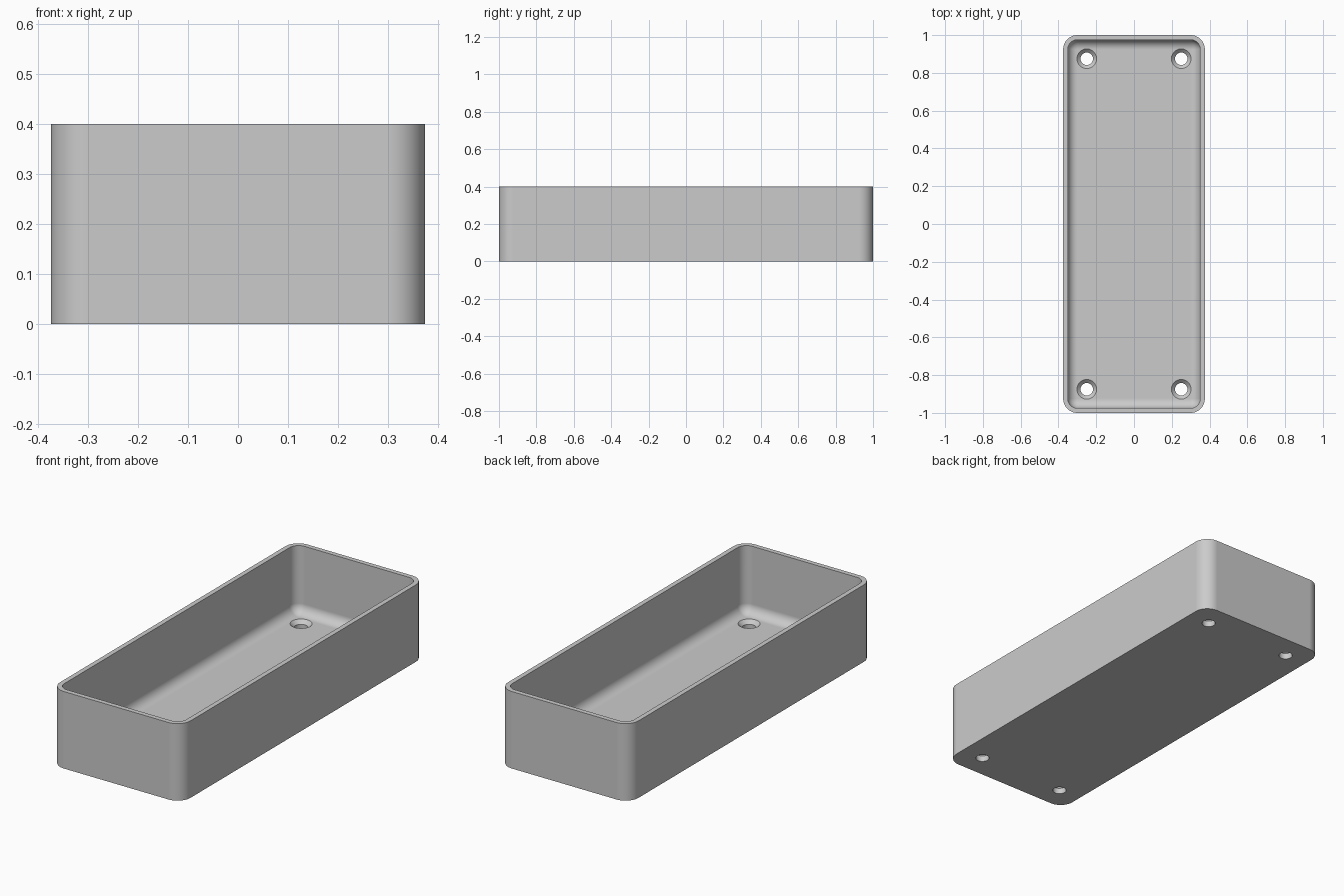
import bpy, bmesh
from math import cos, sin, pi

cube = bpy.data.objects.get("Cube")
if cube:
    bpy.data.objects.remove(cube, do_unlink=True)

HALF_X, HALF_Y, HEIGHT = 0.375, 1.0, 0.4
CORNER, WALL, FLOOR = 0.075, 0.025, 0.05
FILLET = CORNER - WALL
STEPS = 12

grey = bpy.data.materials.new("plain grey")
grey.use_nodes = True
grey.diffuse_color = (0.6, 0.6, 0.6, 1)
grey.node_tree.nodes["Principled BSDF"].inputs["Base Color"].default_value = (0.6, 0.6, 0.6, 1)


def ring(bm, inset, z):
    """Rounded rectangle, shrunk by inset, at height z."""
    r = max(CORNER - inset, 0.0005)
    cx, cy = HALF_X - inset - r, HALF_Y - inset - r
    verts = []
    for k, (sx, sy) in enumerate([(1, 1), (-1, 1), (-1, -1), (1, -1)]):
        for i in range(STEPS + 1):
            a = (k + i / STEPS) * pi / 2
            verts.append(bm.verts.new((sx * cx + r * cos(a), sy * cy + r * sin(a), z)))
    return verts


def circle(bm, x, y, r, z, n=48):
    return [bm.verts.new((x + r * cos(2 * pi * i / n), y + r * sin(2 * pi * i / n), z))
            for i in range(n)]


def loft(bm, rings):
    """Closed solid through a list of rings."""
    for a, b in zip(rings, rings[1:]):
        n = len(a)
        for i in range(n):
            j = (i + 1) % n
            bm.faces.new((a[i], a[j], b[j], b[i]))
    bm.faces.new(rings[0][::-1])
    bm.faces.new(rings[-1])


def make_object(name, bm):
    bmesh.ops.recalc_face_normals(bm, faces=bm.faces)
    mesh = bpy.data.meshes.new(name)
    bm.to_mesh(mesh)
    bm.free()
    mesh.materials.append(grey)
    obj = bpy.data.objects.new(name, mesh)
    bpy.context.collection.objects.link(obj)
    return obj


# Open tray: outer wall, rim, inner wall, filleted floor
bm = bmesh.new()
section = [(0, 0), (0, HEIGHT), (WALL, HEIGHT)]
for i in range(STEPS + 1):
    a = i / STEPS * pi / 2
    section.append((WALL + FILLET * (1 - cos(a)), FLOOR + FILLET * (1 - sin(a))))
loft(bm, [ring(bm, inset, z) for inset, z in section])
bmesh.ops.remove_doubles(bm, verts=bm.verts, dist=0.0012)
tray = make_object("tray", bm)

# Countersunk screw holes
bm = bmesh.new()
for x in (-0.25, 0.25):
    for y in (-0.875, 0.875):
        loft(bm, [circle(bm, x, y, r, z) for r, z in
                  [(0.033, -0.05), (0.033, 0.031), (0.052, FLOOR), (0.052, 0.12)]])
cutter = make_object("hole_cutter", bm)
cutter.hide_render = True

cut = tray.modifiers.new("screw holes", "BOOLEAN")
cut.operation, cut.solver, cut.object = "DIFFERENCE", "EXACT", cutter

bpy.ops.object.select_all(action="DESELECT")
tray.select_set(True)
bpy.context.view_layer.objects.active = tray
bpy.ops.object.modifier_apply(modifier=cut.name)
bpy.data.objects.remove(cutter, do_unlink=True)

# Smooth the curves, keep flat walls and edges crisp
bpy.ops.object.shade_smooth_by_angle(angle=pi / 6)
weighted = tray.modifiers.new("flat walls", "WEIGHTED_NORMAL")
weighted.keep_sharp = True
